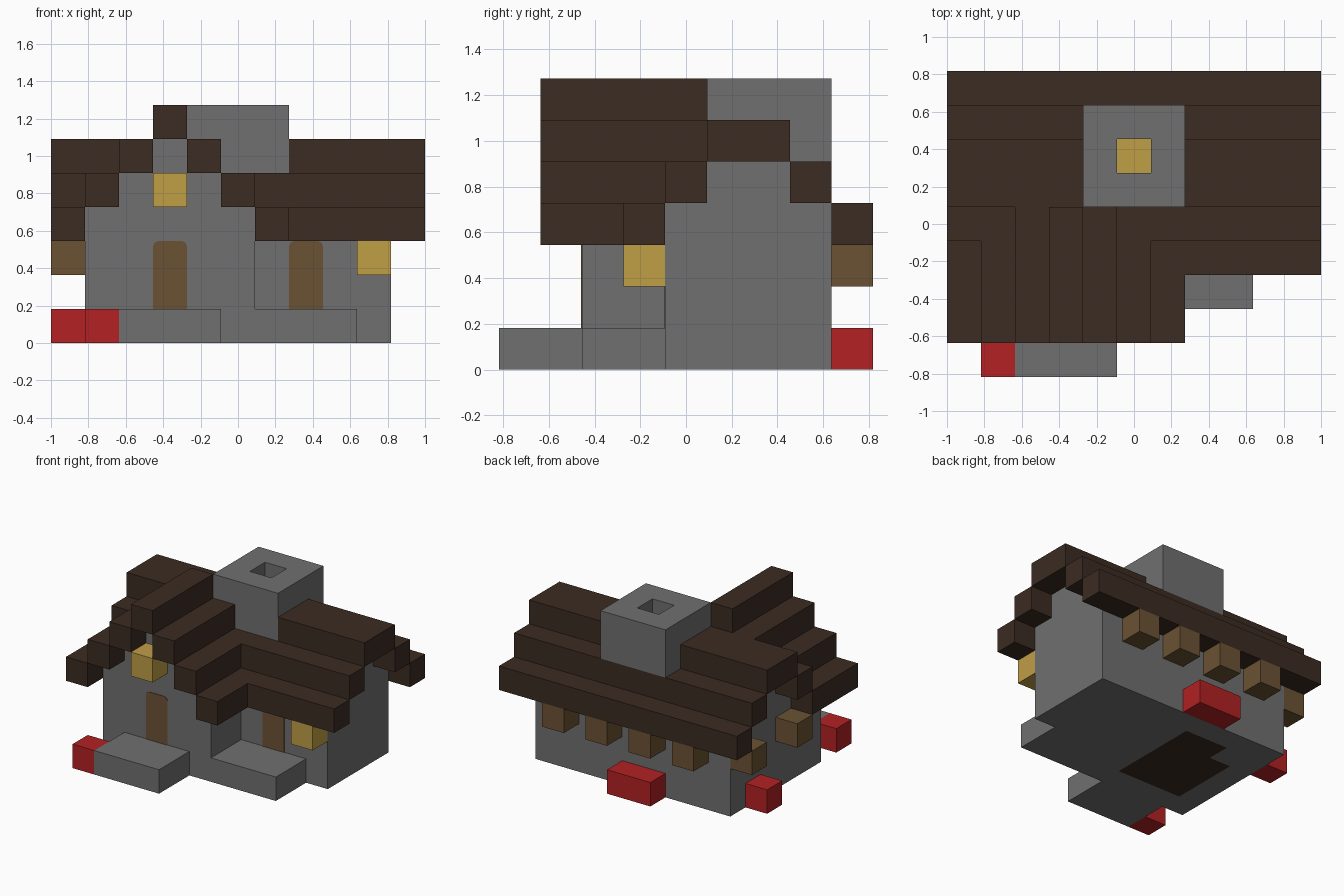
import bpy, bmesh
from mathutils import Vector

if "Cube" in bpy.data.objects:
    bpy.data.objects.remove(bpy.data.objects["Cube"], do_unlink=True)

U = 2 / 11                                   # one block
ORIGIN = Vector((-5.5, -4.5, 0))             # block grid corner, in blocks


def material(name, rgb):
    m = bpy.data.materials.new(name)
    m.use_nodes = True
    m.diffuse_color = (*rgb, 1)
    m.node_tree.nodes["Principled BSDF"].inputs["Base Color"].default_value = (*rgb, 1)
    return m


STONE = material("grey stone", (0.162, 0.162, 0.162))
ROOF = material("dark brown roof", (0.045, 0.025, 0.016))
WOOD = material("brown wood", (0.147, 0.084, 0.033))
GLOW = material("yellow light", (0.527, 0.342, 0.061))
RED = material("red", (0.445, 0.015, 0.017))


def finish(name, bm, *mats):
    bmesh.ops.recalc_face_normals(bm, faces=bm.faces)
    me = bpy.data.meshes.new(name)
    bm.to_mesh(me)
    bm.free()
    for m in mats:
        me.materials.append(m)
    ob = bpy.data.objects.new(name, me)
    bpy.context.collection.objects.link(ob)
    return ob


def blocks(name, boxes, *mats, rule=None):
    """Fuse boxes (x0, x1, y0, y1, z0, z1) given in blocks into one outer skin."""
    cells = {(x, y, z) for a, b, c, d, e, f in boxes
             for x in range(a, b) for y in range(c, d) for z in range(e, f)}
    bm = bmesh.new()
    for cell in cells:
        for axis in range(3):
            for side in (0, 1):
                step = Vector((0, 0, 0))
                step[axis] = 2 * side - 1
                if tuple(int(a + s) for a, s in zip(cell, step)) in cells:
                    continue
                ring = []
                for p, q in ((0, 0), (1, 0), (1, 1), (0, 1)):
                    v = Vector(cell)
                    v[axis] += side
                    v[(axis + 1) % 3] += p
                    v[(axis + 2) % 3] += q
                    ring.append(bm.verts.new((v + ORIGIN) * U))
                if not side:
                    ring.reverse()
                face = bm.faces.new(ring)
                if rule and rule(cell, step):
                    face.material_index = 1
    bmesh.ops.remove_doubles(bm, verts=bm.verts, dist=U / 100)
    bmesh.ops.dissolve_limit(bm, angle_limit=0.01, verts=bm.verts,
                             edges=bm.edges, delimit={'MATERIAL'})
    return finish(name, bm, *mats)


def block(name, x, y, z, mat, width=1):
    return blocks(name, [(x, x + width, y, y + 1, z, z + 1)], mat)


def dark_floor(cell, step):
    x, y, _ = cell
    return step.z < 0 and cell[2] == 0 and 2 <= x < 5 and 3 <= y < 7 and (x, y) != (2, 6)


# Walls: main house and front wing, each with a stepped gable
blocks("walls", [
    (1, 10, 4, 8, 0, 4), (1, 10, 5, 7, 4, 5),
    (1, 6, 2, 5, 0, 4), (2, 5, 2, 5, 4, 5), (3, 4, 2, 5, 5, 6),
], STONE, ROOF, rule=dark_floor)

# Main roof, stepping down front and back, open where the chimney stands
blocks("main_roof", [
    (0, 4, 5, 7, 5, 6), (7, 11, 5, 7, 5, 6),
    (0, 2, 4, 5, 4, 5), (5, 11, 4, 5, 4, 5), (0, 11, 7, 8, 4, 5),
    (0, 1, 3, 4, 3, 4), (6, 11, 3, 4, 3, 4), (0, 11, 8, 9, 3, 4),
], ROOF)

# Wing roof, mirrored about its ridge
wing = [(3, 4, 1, 5, 6, 7)]
for i, back in enumerate((5, 4, 3), 1):
    for x in (3 - i, 3 + i):
        wing.append((x, x + 1, 1, back, 6 - i, 7 - i))
blocks("wing_roof", wing, ROOF)

# Chimney with an open flue and a fire glow inside
blocks("chimney", [
    (4, 7, 5, 6, 5, 7), (4, 7, 7, 8, 5, 7),
    (4, 5, 6, 7, 5, 7), (6, 7, 6, 7, 5, 7),
], STONE)


def plate(name, outline, mat, offset):
    """Thin solid made from a flat outline in world units."""
    bm = bmesh.new()
    face = bm.faces.new([bm.verts.new(p) for p in outline])
    new = bmesh.ops.extrude_face_region(bm, geom=[face])["geom"]
    verts = [g for g in new if isinstance(g, bmesh.types.BMVert)]
    bmesh.ops.translate(bm, verts=verts, vec=offset)
    return finish(name, bm, mat)


fire = [(Vector(p) + ORIGIN) * U for p in ((5, 6, 5), (6, 6, 5), (6, 7, 5), (5, 7, 5))]
plate("fire_glow", fire, GLOW, (0, 0, 0.005))

# Doors with softened top corners
DOOR = [(0, 1), (1, 1), (1, 2.86), (0.95, 2.95), (0.86, 3), (0.14, 3), (0.05, 2.95), (0, 2.86)]
for name, x, y in (("wing_door", 3, 2), ("main_door", 7, 4)):
    outline = [(Vector((x + a, y, z)) + ORIGIN) * U for a, z in DOOR]
    plate(name, outline, WOOD, (0, -0.004, 0))

# Front steps
blocks("wing_step", [(2, 5, 0, 2, 0, 1)], STONE)
blocks("main_step", [(6, 9, 2, 4, 0, 1)], STONE)

# Lanterns
block("gable_lantern", 3, 1, 4, GLOW)
block("eave_lantern", 9, 3, 2, GLOW)

# Brackets below the back eave and along the right wall
for x in range(2, 9, 2):
    block("back_bracket", x, 8, 2, WOOD)
for y in (4, 7):
    block("side_bracket", 0, y, 2, WOOD)

# Red flower beds
block("front_flowers", 1, 0, 0, RED)
block("side_flowers", 0, 6, 0, RED)
block("back_flowers", 4, 8, 0, RED, width=2)
